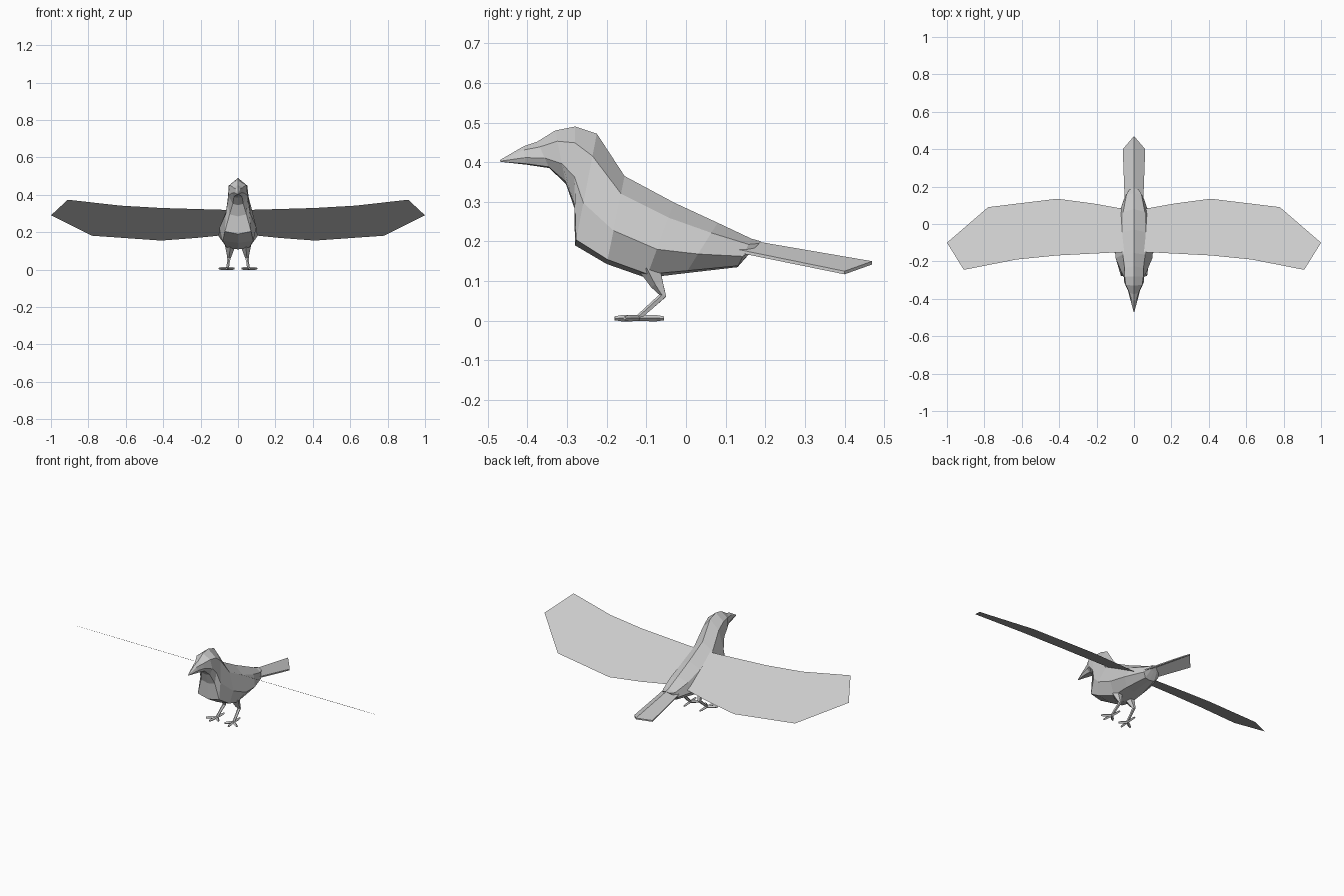
import bpy
from mathutils import Vector

if "Cube" in bpy.data.objects:
    bpy.data.objects.remove(bpy.data.objects["Cube"])


def make_mesh(name, verts, faces):
    mesh = bpy.data.meshes.new(name)
    mesh.from_pydata(verts, [], faces)
    mesh.update()
    obj = bpy.data.objects.new(name, mesh)
    bpy.context.collection.objects.link(obj)
    return obj


def loft(name, rings):
    """Skin equal-sized rings of points and cap both ends."""
    n = len(rings[0])
    verts = [p for r in rings for p in r]
    faces = []
    for i in range(len(rings) - 1):
        for j in range(n):
            k = (j + 1) % n
            faces.append((i*n + j, (i+1)*n + j, (i+1)*n + k, i*n + k))
    last = (len(rings) - 1) * n
    faces += [tuple(range(n)), tuple(range(last + n - 1, last - 1, -1))]
    return make_mesh(name, verts, faces)


def limb(name, path, sizes, sides=5):
    """Tapered low-poly tube along a path; sizes are radii."""
    from math import cos, sin, tau
    path = [Vector(p) for p in path]
    rings = []
    for i, p in enumerate(path):
        d = (path[min(i+1, len(path)-1)] - path[max(i-1, 0)]).normalized()
        u = d.cross(Vector((1, 0, 0)))
        if u.length < 0.1:
            u = d.cross(Vector((0, 0, 1)))
        u.normalize()
        v = d.cross(u)
        rings.append([p + sizes[i] * (u*cos(tau*j/sides) + v*sin(tau*j/sides))
                      for j in range(sides)])
    return loft(name, rings)


# Body, head and beak: top y,z / bottom y,z / half widths of upper, middle, lower
stations = [
    (-0.470, 0.405, -0.468, 0.401, 0.001, 0.002, 0.001),
    (-0.410, 0.440, -0.405, 0.394, 0.012, 0.019, 0.014),
    (-0.375, 0.452, -0.345, 0.385, 0.024, 0.032, 0.022),
    (-0.330, 0.480, -0.303, 0.345, 0.044, 0.052, 0.028),
    (-0.280, 0.490, -0.282, 0.285, 0.050, 0.055, 0.045),
    (-0.225, 0.472, -0.280, 0.190, 0.050, 0.066, 0.070),
    (-0.155, 0.365, -0.200, 0.143, 0.060, 0.098, 0.082),
    (-0.030, 0.298, -0.100, 0.108, 0.062, 0.105, 0.060),
    (0.080, 0.247, 0.000, 0.120, 0.058, 0.090, 0.055),
    (0.165, 0.207, 0.130, 0.135, 0.040, 0.050, 0.030),
    (0.190, 0.200, 0.165, 0.175, 0.025, 0.030, 0.020),
]
rings = []
for ty, tz, by, bz, w1, w2, w3 in stations:
    top, bottom = Vector((0, ty, tz)), Vector((0, by, bz))
    side = [top.lerp(bottom, t) + Vector((w, 0, 0))
            for t, w in ((0.2, w1), (0.62, w2), (0.95, w3))]
    other = [Vector((-p.x, p.y, p.z)) for p in reversed(side)]
    rings.append([top] + side + [bottom] + other)
loft("body", rings)

# Tail: shallow roof shape with a pointed end
tail = []
for y, z, w, back, drop in ((0.08, 0.235, 0.045, 0.0, 0.035),
                            (0.19, 0.198, 0.050, 0.06, 0.018),
                            (0.47, 0.150, 0.060, 0.07, 0.025)):
    tail.append([Vector((0, y, z)), Vector((w, y - back, z - drop)),
                 Vector((w, y - back, z - drop - 0.008)), Vector((0, y, z - 0.008)),
                 Vector((-w, y - back, z - drop - 0.008)), Vector((-w, y - back, z - drop))])
loft("tail", tail)

# Wings: flat tilted sheets
outline = [(0.03, -0.15), (0.10, -0.152), (0.41, -0.168), (0.63, -0.19), (0.91, -0.245),
           (1.0, -0.10), (0.78, 0.09), (0.41, 0.135), (0.22, 0.11), (0.08, 0.085), (0.03, 0.08)]
for s, label in ((1, "left"), (-1, "right")):
    pts = [(s * x, y, 0.233 - 0.575 * y) for x, y in outline]
    make_mesh(label + "_wing", pts, [tuple(range(len(pts)))[::s]])

    # Legs
    limb(label + "_leg", [(s*0.042, -0.09, 0.135), (s*0.045, -0.072, 0.092),
                          (s*0.048, -0.058, 0.063), (s*0.052, -0.088, 0.036),
                          (s*0.055, -0.122, 0.006)],
         [0.030, 0.018, 0.010, 0.008, 0.007])

    # Toes: three forward, one back
    for i, (tx, ty) in enumerate(((0.02, -0.155), (0.062, -0.18), (0.102, -0.155), (0.052, -0.056))):
        a, b = Vector((s*0.055, -0.12, 0.007)), Vector((s*tx, ty, 0.006))
        limb(f"{label}_toe_{i + 1}", [a, a.lerp(b, 0.7), b], [0.008, 0.008, 0.005], 4)
